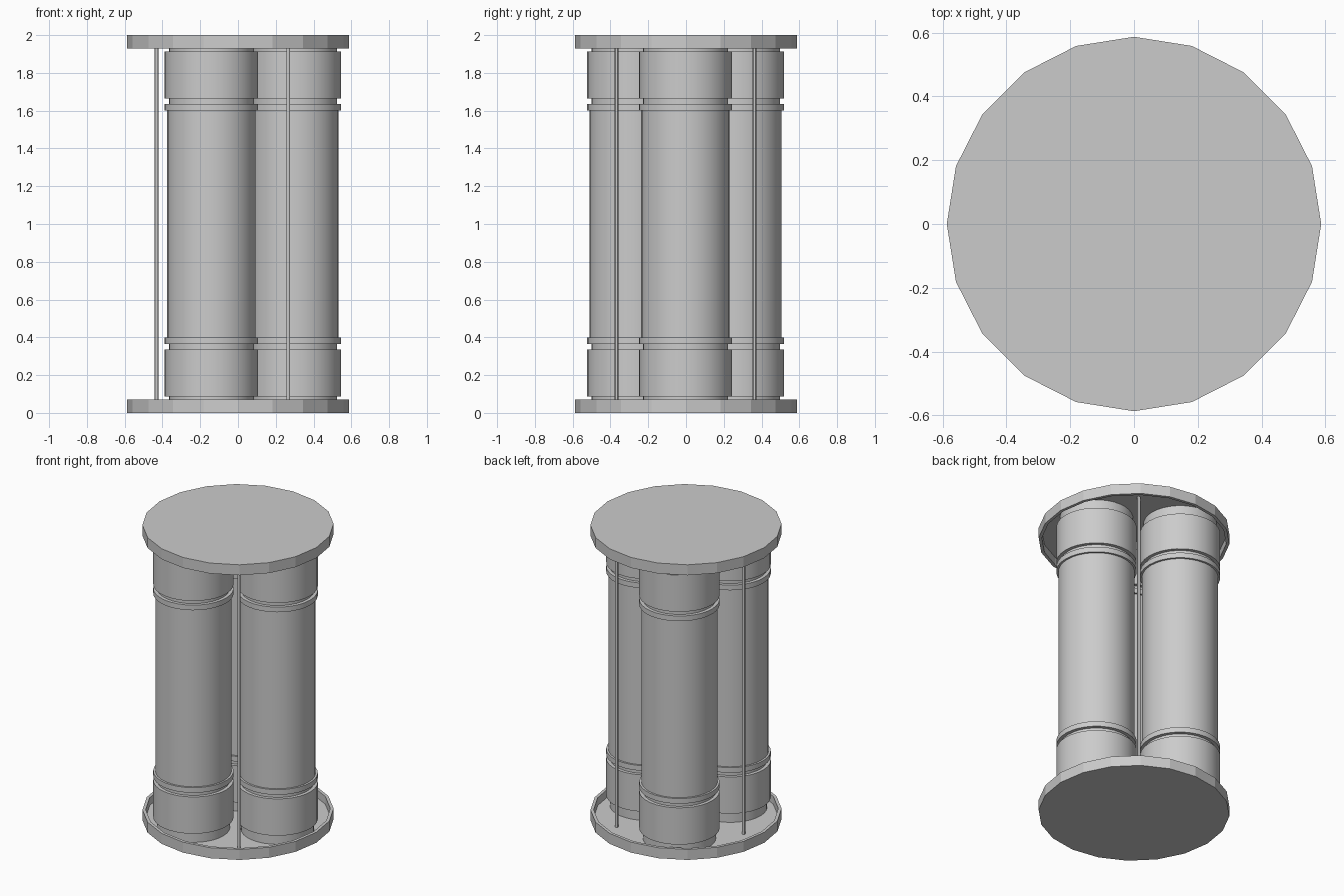
import bpy, bmesh
from math import cos, sin, pi, radians

if "Cube" in bpy.data.objects:
    bpy.data.objects.remove(bpy.data.objects["Cube"])


def lathe(name, profile, sides, x=0, y=0, smooth=True):
    """Revolve (radius, z) points around a vertical axis; radius 0 makes a pole."""
    bm = bmesh.new()
    rings = []
    for r, z in profile:
        n = sides if r > 0 else 1
        rings.append([bm.verts.new((r * cos(2 * pi * i / sides), r * sin(2 * pi * i / sides), z))
                      for i in range(n)])
    for a, b in zip(rings, rings[1:]):
        if len(a) == 1:
            bm.faces.new(b[::-1])
        elif len(b) == 1:
            bm.faces.new(a)
        else:
            for i in range(sides):
                j = (i + 1) % sides
                bm.faces.new((a[i], a[j], b[j], b[i]))
    # merge the cap polygons onto shared rings, drop stray poles
    bmesh.ops.delete(bm, geom=[v for v in bm.verts if not v.link_faces], context='VERTS')
    bmesh.ops.recalc_face_normals(bm, faces=bm.faces)
    mesh = bpy.data.meshes.new(name)
    bm.to_mesh(mesh)
    bm.free()
    ob = bpy.data.objects.new(name, mesh)
    ob.location = (x, y, 0)
    bpy.context.collection.objects.link(ob)
    if smooth:
        bpy.ops.object.select_all(action='DESELECT')
        ob.select_set(True)
        bpy.context.view_layer.objects.active = ob
        bpy.ops.object.shade_smooth_by_angle(angle=radians(30))
    return ob


def flip(profile):
    """Mirror a profile about mid height."""
    return [(r, 2 - z) for r, z in reversed(profile)]


FLOOR = 0.018

# end plates: shallow 20-sided trays facing each other
tray = [(0, 0), (0.587, 0), (0.587, 0.071), (0.567, 0.071), (0.567, FLOOR), (0, FLOOR)]
lathe("bottom_plate", tray, 20, smooth=False)
lathe("top_plate", flip(tray), 20, smooth=False)

# canisters: neck, wide collar, groove, thin ring, body, mirrored at the top
half = [(0, FLOOR), (0.225, FLOOR), (0.225, 0.087), (0.247, 0.087), (0.247, 0.336),
        (0.225, 0.336), (0.225, 0.364), (0.247, 0.364), (0.247, 0.399), (0.234, 0.399)]
for i, (x, y) in enumerate([(0.299, -0.003), (-0.141, 0.272), (-0.141, -0.276)]):
    lathe(f"canister_{i + 1}", half + flip(half), 32, x, y)

# thin tie rods between the canisters
rod = [(0, 0.015), (0.01, 0.015), (0.01, 1.985), (0, 1.985)]
for i, (x, y) in enumerate([(-0.431, -0.003), (0.266, 0.362), (0.266, -0.368)]):
    lathe(f"tie_rod_{i + 1}", rod, 12, x, y)
